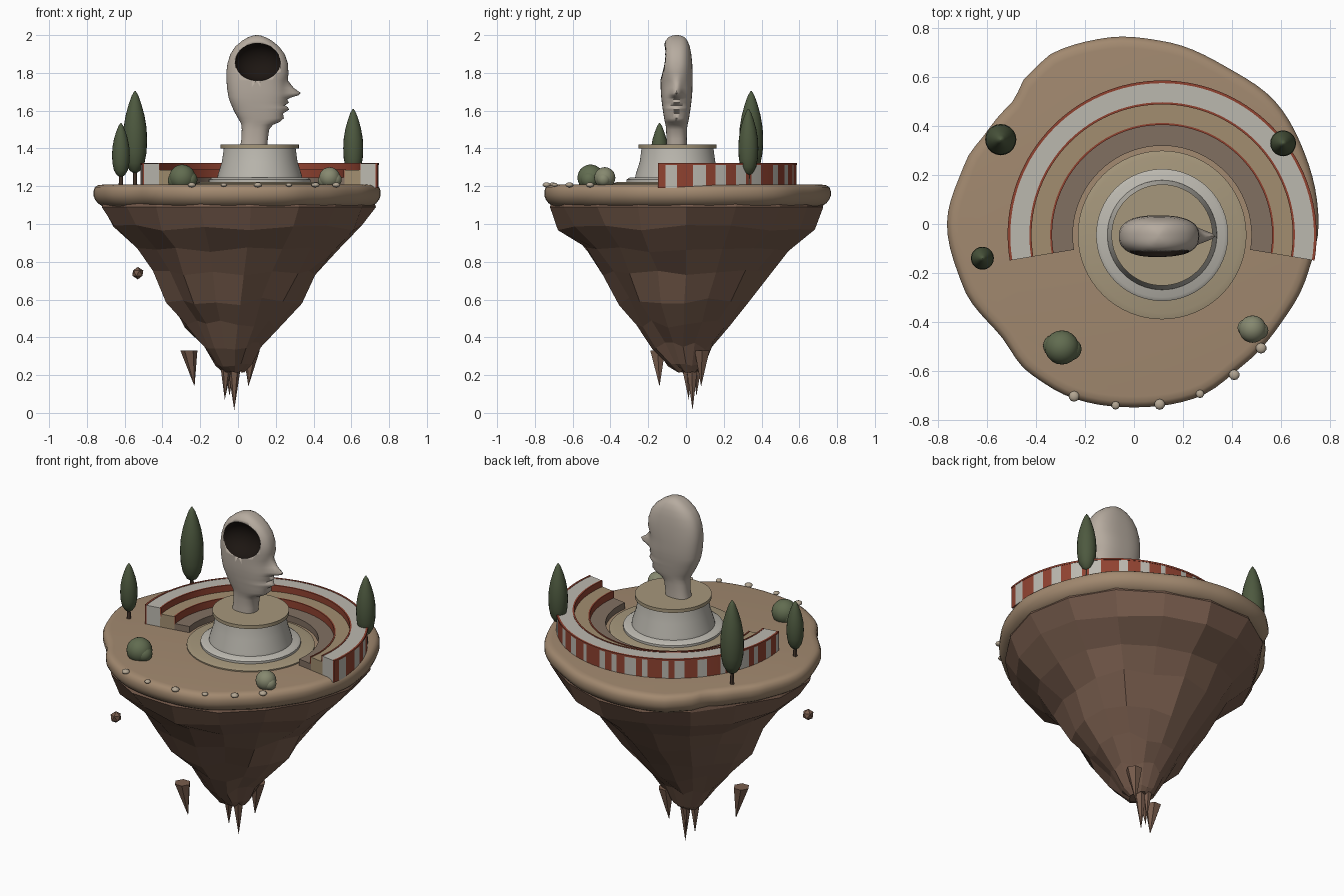
import bpy, bmesh, math, random
from mathutils import Vector

if "Cube" in bpy.data.objects:
    bpy.data.objects.remove(bpy.data.objects["Cube"])
random.seed(7)
CX, CY = 0.115, -0.045          # centre of theatre and pedestal


def mat(name, r, g, b):
    m = bpy.data.materials.new(name)
    m.diffuse_color = (r, g, b, 1)
    m.use_nodes = True
    m.node_tree.nodes["Principled BSDF"].inputs["Base Color"].default_value = m.diffuse_color
    return m


EARTH = mat("earth", .36, .25, .16)
ROCK = mat("rock", .19, .11, .075)
WHITE = mat("pale_stone", .50, .48, .43)
TAN = mat("tan_stone", .38, .31, .20)
TIER = mat("tier_stone", .36, .27, .16)
LOW = mat("low_tier_stone", .22, .16, .12)
RED = mat("red_brick", .28, .055, .03)
SKIN = mat("statue_stone", .47, .41, .35)
DARK = mat("hollow", .012, .008, .006)
LEAF = mat("cypress", .075, .10, .05)
BUSH = mat("bush", .12, .15, .08)
PALE_BUSH = mat("pale_bush", .24, .25, .16)
TRUNK = mat("trunk", .10, .06, .04)
PEBBLE = mat("pebble", .45, .38, .29)


def make(name, verts, faces, material, smooth=None):
    me = bpy.data.meshes.new(name)
    bm = bmesh.new()
    vs = [bm.verts.new(v) for v in verts]
    for f in faces:
        bm.faces.new([vs[i] for i in f])
    bmesh.ops.recalc_face_normals(bm, faces=bm.faces)
    bm.to_mesh(me)
    bm.free()
    ob = bpy.data.objects.new(name, me)
    bpy.context.collection.objects.link(ob)
    me.materials.append(material)
    if smooth:
        bpy.ops.object.select_all(action='DESELECT')
        ob.select_set(True)
        bpy.context.view_layer.objects.active = ob
        bpy.ops.object.shade_smooth_by_angle(angle=math.radians(smooth))
    return ob


def loft(name, rings, material, smooth=None, closed=False):
    """Skin equal-length rings; cap the ends, or join last to first."""
    n, k = len(rings[0]), len(rings)
    faces = [(a * n + i, a * n + (i + 1) % n, (a + 1) % k * n + (i + 1) % n, (a + 1) % k * n + i)
             for a in range(k if closed else k - 1) for i in range(n)]
    if not closed:
        faces += [tuple(range(n)), tuple(range((k - 1) * n, k * n))]
    return make(name, [p for r in rings for p in r], faces, material, smooth)


def lathe(name, profile, x, y, material, n=64, smooth=35):
    return loft(name, [[(x + r * math.cos(2 * math.pi * i / n), y + r * math.sin(2 * math.pi * i / n), z)
                        for i in range(n)] for r, z in profile], material, smooth)


def arc(name, r0, r1, z0, z1, material, a0=-9.5, a1=189.5):
    n = max(2, int((a1 - a0) / 3))
    rings = []
    for i in range(n + 1):
        a = math.radians(a0 + (a1 - a0) * i / n)
        rings.append([(CX + r * math.cos(a), CY + r * math.sin(a), z)
                      for r, z in ((r0, z0), (r1, z0), (r1, z1), (r0, z1))])
    return loft(name, rings, material, 35)


def blob(name, loc, scale, material, sub=3, flat=False, noise=0):
    bm = bmesh.new()
    bmesh.ops.create_icosphere(bm, subdivisions=sub, radius=1)
    vs = [tuple(Vector(loc) + Vector(c * s * (1 + random.uniform(-noise, noise)) for c, s in zip(v.co, scale)))
          for v in bm.verts]
    fs = [tuple(v.index for v in f.verts) for f in bm.faces]
    bm.free()
    return make(name, vs, fs, material, None if flat else 60)


# island outline: angle, radius
OUT = [(0, .755), (20, .755), (40, .765), (60, .745), (80, .757), (98, .77), (115, .775), (125, .75), (135, .705),
       (147, .71), (160, .735), (180, .765), (200, .745), (220, .712), (235, .745), (250, .755), (270, .75),
       (290, .755), (308, .73), (325, .725), (342, .738), (360, .755)]


def radius(d):
    d %= 360
    for (a, r), (b, s) in zip(OUT, OUT[1:]):
        if a <= d <= b:
            t = (d - a) / (b - a)
            t = t * t * (3 - 2 * t)
            return r + (s - r) * t


def outline(n, k, z, x=0, y=0, j=0, jz=0):
    ring = []
    for i in range(n):
        d = 360 * i / n
        r = radius(d) * k * (1 + random.uniform(-j, j))
        ring.append((x + r * math.cos(math.radians(d)), y + r * math.sin(math.radians(d)),
                     z + random.uniform(-jz, jz)))
    return ring


# ground slab with rounded lip, faceted rock below
loft("ground_slab", [outline(96, k, z) for k, z in
     ((.93, 1.09), (.97, 1.11), (.99, 1.13), (1, 1.15), (1, 1.175), (.99, 1.195), (.97, 1.205), (.94, 1.208))],
     EARTH, 60)
loft("rock_underside", [outline(17, k, z, x, y, j, jz) for k, z, x, y, j, jz in
     ((.95, 1.12, 0, 0, 0, 0), (.965, 1.09, 0, 0, .01, 0), (.89, .98, 0, 0, .03, .015), (.71, .86, 0, 0, .04, .02),
      (.59, .74, -.01, 0, .06, .02), (.46, .59, -.02, -.01, .06, .02), (.33, .47, -.025, -.01, .07, .02),
      (.21, .355, -.03, -.015, .08, .02), (.125, .25, -.025, .0, .08, .01), (.07, .22, -.02, .015, .1, .01))], ROCK)


# stalactites: base centre, base radius, tip
def spike(name, base, r, tip):
    top = [(base[0] + r * math.cos(i * math.pi / 3), base[1] + r * math.sin(i * math.pi / 3), base[2])
           for i in range(6)]
    make(name, top + [tip], [tuple(range(6))] + [(i, (i + 1) % 6, 6) for i in range(6)], ROCK)


for i, (b, r, t) in enumerate([((-.06, .0, .30), .04, (-.07, .015, .07)), ((-.045, .06, .29), .035, (-.045, .055, .09)),
                               ((-.02, .03, .34), .05, (-.02, .035, .015)), ((.07, .085, .33), .045, (.055, .08, .14)),
                               ((-.26, -.15, .33), .045, (-.23, -.14, .14))]):
    spike(f"rock_spike_{i}", b, r, t)
blob("floating_rock", (-.53, -.39, .74), (.033, .033, .033), ROCK, 1, True, .08)

# curved stepped theatre
arc("back_wall", .54, .622, 1.19, 1.32, WHITE)
arc("wall_coping", .621, .632, 1.312, 1.322, RED)
arc("upper_tier", .455, .541, 1.19, 1.285, TIER)
arc("lower_tier", .365, .456, 1.19, 1.245, LOW)
arc("upper_trim", .534, .543, 1.27, 1.322, RED)
arc("lower_trim", .45, .458, 1.24, 1.288, RED)

# irregular red and pale stripes around the wall
a, k = -9.5, 0
while a < 189.5:
    b = min(189.5, a + random.uniform(3, 9) * (1 if k % 2 == 0 else .75))
    arc(f"wall_stripe_{k}", .621, .63, 1.19, 1.313, (RED, WHITE)[k % 2], a, b)
    a, k = b, k + 1

# stage and pedestal
lathe("stage_disc", [(.345, 1.19), (.345, 1.215), (.32, 1.222)], CX, CY, TAN)
lathe("stage_step", [(.27, 1.21), (.27, 1.235), (.255, 1.245)], CX, CY, WHITE)
lathe("pedestal", [(.225, 1.24), (.222, 1.26), (.20, 1.33), (.19, 1.402)], CX, CY, WHITE)
lathe("pedestal_cap", [(.207, 1.40), (.207, 1.42)], CX, CY, TAN)

# statue head slices: z, back x, front x, half thickness, central nose/lip relief
HEAD = [(1.415, .012, .155, .055, 0), (1.45, .018, .158, .054, 0), (1.50, .02, .165, .055, 0),
        (1.525, .018, .185, .058, 0), (1.54, .012, .22, .062, 0), (1.56, 0, .243, .066, 0),
        (1.585, -.014, .238, .07, 0), (1.605, -.024, .25, .073, .02), (1.618, -.03, .25, .075, .015),
        (1.628, -.034, .245, .076, .003), (1.642, -.041, .25, .078, .02), (1.66, -.047, .25, .08, .01),
        (1.67, -.05, .252, .081, .03), (1.682, -.052, .252, .082, .07), (1.694, -.054, .252, .083, .081),
        (1.72, -.058, .25, .084, .045), (1.76, -.061, .252, .085, .012), (1.80, -.062, .267, .085, 0),
        (1.85, -.056, .264, .083, 0), (1.90, -.04, .247, .078, 0), (1.94, -.014, .217, .07, 0),
        (1.97, .022, .18, .058, 0), (1.988, .052, .148, .044, 0), (1.997, .078, .122, .024, 0),
        (2.0, .095, .105, .008, 0)]
rings = []
for z, xb, xf, h, relief in HEAD:
    ring = []
    for i in range(64):
        c, s = math.cos(math.pi * i / 32), math.sin(math.pi * i / 32)
        y = h * math.copysign(abs(s) ** .8, s)
        x = (xb + xf) / 2 + (xf - xb) / 2 * math.copysign(abs(c) ** .8, c)
        if c > 0:
            x += relief * math.exp(-(y / .028) ** 2)
        ring.append((x, CY - .005 + y, z))
    rings.append(ring)
head = loft("statue_head", rings, SKIN, 60)
cutter = blob("hollow_cutter", (.105, -.14, 1.86), (.125, .10, .102), DARK, 4)
mod = head.modifiers.new("hollow", 'BOOLEAN')
mod.operation, mod.object, mod.solver = 'DIFFERENCE', cutter, 'EXACT'
mod.material_mode = 'TRANSFER'
cutter.hide_render = True
cutter.hide_set(True)

# cypress trees
for i, (x, y, z0, z1, r) in enumerate([(-.545, .345, 1.27, 1.705, .064), (-.62, -.14, 1.25, 1.535, .047),
                                       (.61, .33, 1.26, 1.61, .053)]):
    prof = [(r * f, z0 + (z1 - z0) * t) for t, f in
            ((0, .15), (.03, .45), (.12, .78), (.25, .95), (.4, 1), (.55, .95), (.7, .78), (.83, .54), (.94, .28), (1, .04))]
    lathe(f"cypress_{i}", prof, x, y, LEAF, 20, 60)
    lathe(f"cypress_trunk_{i}", [(.012, 1.2), (.009, z0 + .03)], x, y, TRUNK, 8)

# bushes
for n, x, y, r, m in (("left_bush", -.295, -.505, .07, BUSH), ("right_bush", .485, -.43, .056, PALE_BUSH)):
    blob(n, (x, y, 1.245), (r, r, r), m)
    blob(n + "_side", (x + r * .5, y - r * .1, 1.235), (r * .65,) * 3, m)
    blob(n + "_low", (x - r * .45, y + r * .1, 1.23), (r * .65,) * 3, m)

# edge pebbles
for i, (x, y, r) in enumerate([(-.245, -.705, .022), (-.075, -.742, .017), (.105, -.738, .022),
                               (.27, -.695, .017), (.41, -.617, .022), (.52, -.508, .022)]):
    blob(f"pebble_{i}", (x, y, 1.207), (r, r, r * .6), PEBBLE, 2)
